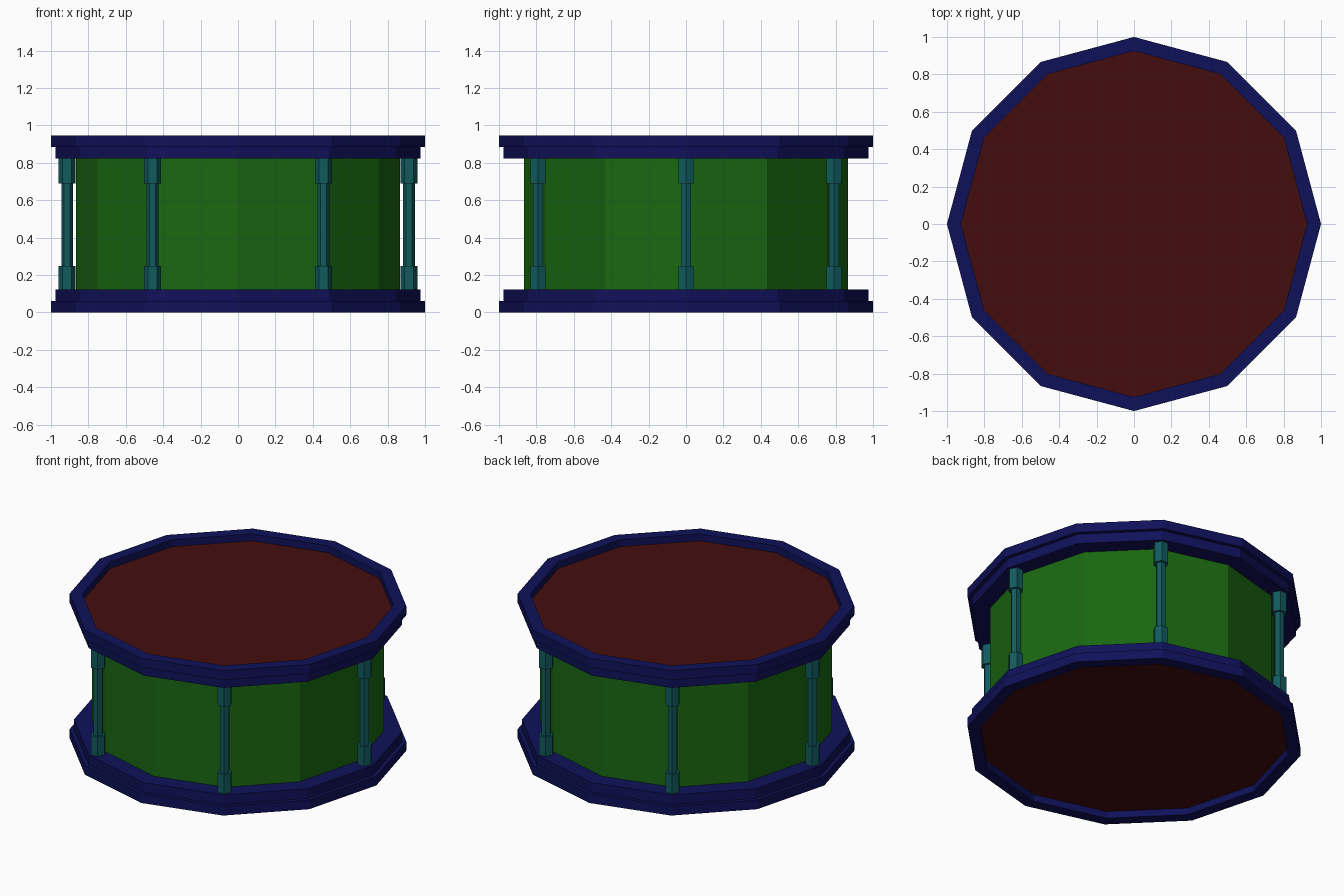
import bpy, bmesh, math
from mathutils import Vector

if "Cube" in bpy.data.objects:
    bpy.data.objects.remove(bpy.data.objects["Cube"])

H = 0.945      # total height
SIDES = 12


def material(name, rgb):
    m = bpy.data.materials.new(name)
    m.diffuse_color = (*rgb, 1)
    m.use_nodes = True
    m.node_tree.nodes["Principled BSDF"].inputs["Base Color"].default_value = m.diffuse_color
    return m


BLUE = material("hoop_blue", (0.0048, 0.0056, 0.101))
GREEN = material("shell_green", (0.010, 0.136, 0.0056))
TEAL = material("lug_teal", (0.0056, 0.105, 0.111))
RED = material("head_red", (0.057, 0.004, 0.0047))


def lathe(name, profile, sides, mat, location=(0, 0, 0), closed=False, flip=False):
    """Spin an (r, z) profile into flat facets; flip mirrors it to the top."""
    bm = bmesh.new()
    rings = []
    for r, z in profile:
        z = H - z if flip else z
        rings.append([bm.verts.new((r * math.cos(a), r * math.sin(a), z))
                      for a in (2 * math.pi * i / sides for i in range(sides))])
    pairs = list(zip(rings, rings[1:]))
    if closed:
        pairs.append((rings[-1], rings[0]))
    else:
        bm.faces.new(rings[0])
        bm.faces.new(rings[-1])
    for a, b in pairs:
        for i in range(sides):
            j = (i + 1) % sides
            bm.faces.new((a[i], a[j], b[j], b[i]))
    bmesh.ops.recalc_face_normals(bm, faces=bm.faces)
    mesh = bpy.data.meshes.new(name)
    bm.to_mesh(mesh)
    bm.free()
    mesh.materials.append(mat)
    obj = bpy.data.objects.new(name, mesh)
    obj.location = Vector(location)
    bpy.context.collection.objects.link(obj)
    return obj


# Drum shell
lathe("shell", [(0.866, 0.09), (0.866, H - 0.09)], SIDES, GREEN)

# Stepped hoops and recessed heads, bottom and top
hoop = [(0.925, 0), (1, 0), (1, 0.06), (0.975, 0.06), (0.975, 0.123),
        (0.855, 0.123), (0.855, 0.06), (0.925, 0.06)]
head = [(0.925, 0.045), (0.925, 0.06)]
for side, flip in (("bottom", False), ("top", True)):
    lathe(side + "_hoop", hoop, SIDES, BLUE, closed=True, flip=flip)
    lathe(side + "_head", head, SIDES, RED, flip=flip)

# Six hexagonal tension rods with thicker ends
rod = [(0.046, 0.12), (0.046, 0.248), (0.031, 0.248),
       (0.031, 0.69), (0.046, 0.69), (0.046, H - 0.12)]
for k in range(6):
    a = math.radians(60 * k)
    lathe(f"tension_rod_{k + 1}", rod, 6, TEAL,
          (0.914 * math.cos(a), 0.914 * math.sin(a), 0))
